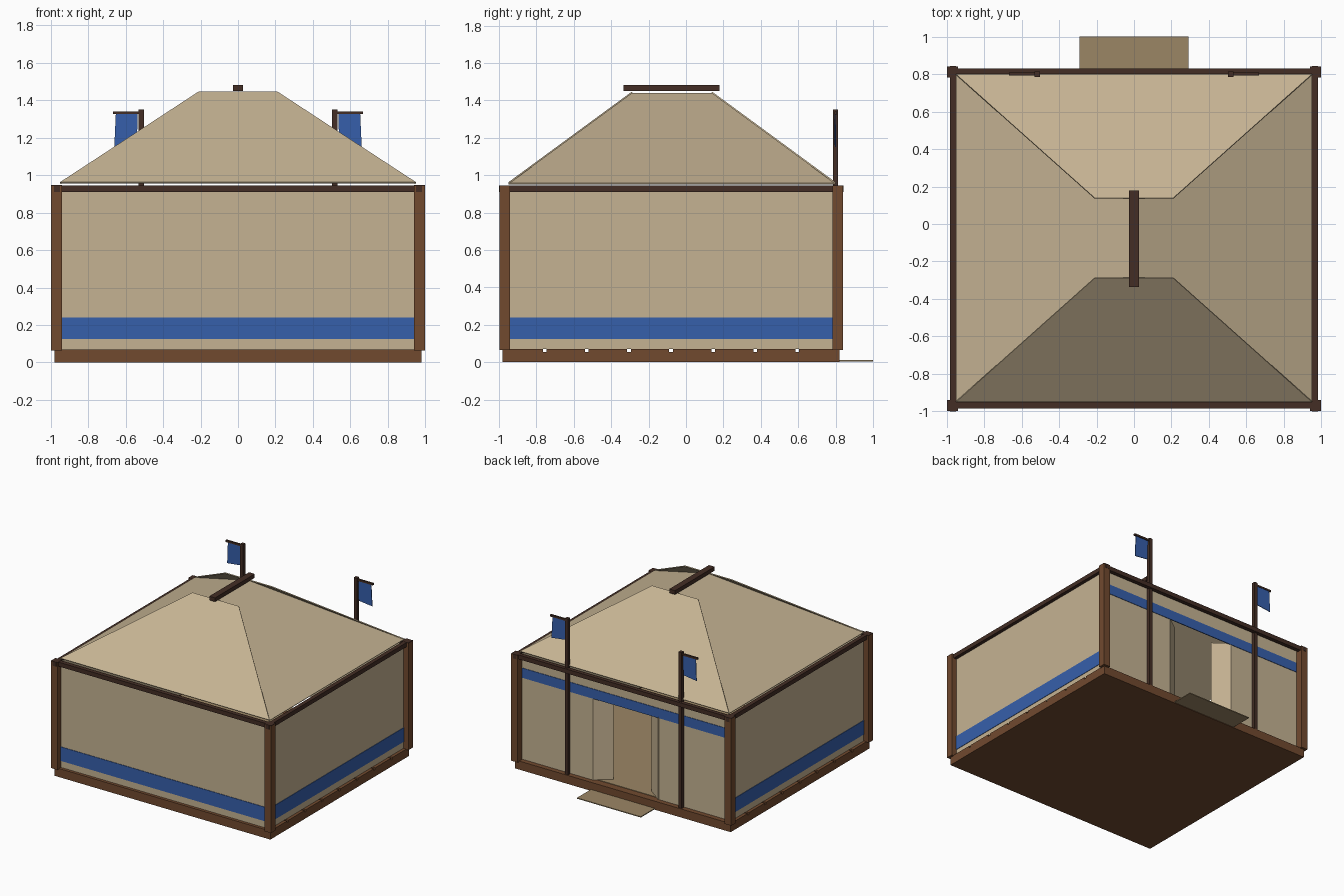
import bpy
from mathutils import Vector

old = bpy.data.objects.get("Cube")
if old:
    bpy.data.objects.remove(old, do_unlink=True)


def material(name, r, g, b):
    m = bpy.data.materials.new(name)
    m.use_nodes = True
    m.diffuse_color = (r, g, b, 1)
    m.node_tree.nodes["Principled BSDF"].inputs["Base Color"].default_value = (r, g, b, 1)
    return m


CANVAS = material("canvas", 0.56, 0.45, 0.29)
BLUE = material("blue_cloth", 0.037, 0.115, 0.41)
WOOD = material("brown_wood", 0.165, 0.068, 0.028)
DARK = material("dark_wood", 0.057, 0.027, 0.018)
MAT = material("woven_mat", 0.33, 0.24, 0.13)


def mesh(name, verts, faces, mat):
    me = bpy.data.meshes.new(name)
    me.from_pydata(verts, [], faces)
    me.materials.append(mat)
    ob = bpy.data.objects.new(name, me)
    bpy.context.collection.objects.link(ob)
    return ob


def box(name, xs, ys, zs, mat):
    """Axis-aligned box from its x, y and z limits."""
    v = [(x, y, z) for x in xs for y in ys for z in zs]
    f = [(0, 1, 3, 2), (4, 6, 7, 5), (0, 4, 5, 1), (2, 3, 7, 6), (0, 2, 6, 4), (1, 5, 7, 3)]
    return mesh(name, v, f, mat)


def sheet(name, corners, mat, thick=0.008):
    """Cloth panel from four corners, thickened to its back."""
    ob = mesh(name, corners, [(0, 1, 2, 3)], mat)
    mod = ob.modifiers.new("thickness", "SOLIDIFY")
    mod.thickness = thick
    return ob


def span(s, a, b):
    """Mirror an interval to side s."""
    return sorted((s * a, s * b))


FRONT, BACK = -0.95, 0.78
FLOOR, TOP = 0.07, 0.945
BEAM = (0.91, TOP)

# Platform with grooved planks and an inner floor mat
box("base", (-0.98, 0.98), (-0.98, 0.82), (0, 0.055), WOOD)
plank = 1.8 / 8
for i in range(8):
    y = -0.98 + i * plank
    lo = y + (0.01 if i else 0)
    hi = y + plank - (0.01 if i < 7 else 0)
    box(f"floor_plank_{i + 1}", (-0.98, 0.98), (lo, hi), (0.055, FLOOR), WOOD)
box("floor_mat", (-0.93, 0.93), (-0.93, 0.76), (FLOOR, FLOOR + 0.004), MAT)
box("door_mat", (-0.29, 0.29), (0.8, 1.0), (0.004, 0.011), MAT)

# Front wall and upper beams
box("front_wall", (-0.95, 0.95), (FRONT - 0.005, FRONT + 0.005), (FLOOR, 0.93), CANVAS)
box("front_band", (-0.945, 0.945), (FRONT - 0.009, FRONT - 0.004), (0.125, 0.24), BLUE)
box("front_beam", (-0.95, 0.95), (-0.985, -0.95), BEAM, DARK)
box("back_beam", (-0.95, 0.95), (0.798, 0.83), BEAM, DARK)

# Back wall around the doorway
box("back_wall_over_door", (-0.3, 0.3), (BACK - 0.01, BACK), (0.745, 0.93), CANVAS)
box("back_band", (-0.945, 0.945), (BACK - 0.002, BACK + 0.004), (0.74, 0.82), BLUE)

# Parts mirrored left and right
for s, side in ((1, "left"), (-1, "right")):
    box(f"{side}_wall", span(s, 0.945, 0.955), (-0.95, 0.79), (FLOOR, 0.93), CANVAS)
    box(f"{side}_band", span(s, 0.954, 0.959), (-0.945, 0.785), (0.125, 0.24), BLUE)
    box(f"{side}_beam", span(s, 0.95, 0.983), (-1.0, 0.842), BEAM, DARK)
    box(f"{side}_back_wall", span(s, 0.3, 0.95), (BACK - 0.01, BACK), (FLOOR, 0.93), CANVAS)

    # Corner posts with dark caps
    for where, ys in (("front", (-0.998, -0.94)), ("back", (0.782, 0.84))):
        box(f"{side}_{where}_post", span(s, 0.94, 0.999), ys, (0.065, TOP - 0.004), WOOD)
        box(f"{side}_{where}_post_cap", span(s, 0.94, 0.999), ys, (TOP - 0.004, TOP + 0.001), DARK)

    # Door flap swung inwards
    a, b = Vector((s * 0.3, BACK, 0)), Vector((s * 0.175, BACK - 0.09, 0))
    low, high = Vector((0, 0, FLOOR)), Vector((0, 0, 0.75))
    sheet(f"{side}_door_flap", [a + low, b + low, b + high, a + high], CANVAS, 0.006)

    # Flag pole, crossbar and flag
    box(f"{side}_flag_pole", span(s, 0.502, 0.53), (0.785, 0.813), (0.055, 1.35), DARK)
    box(f"{side}_flag_crossbar", span(s, 0.505, 0.668), (0.793, 0.808), (1.325, 1.34), DARK)
    sheet(f"{side}_flag", [(s * 0.535, 0.8, 1.328), (s * 0.652, 0.8, 1.328),
                           (s * 0.66, 0.802, 1.15), (s * 0.54, 0.8, 1.165)], BLUE, 0.005)

    # Side roof panel rising to the centre ridge
    panel = [(s * 0.95, -0.95, 0.958), (s * 0.95, 0.8, 0.958),
             (0, 0.14, 1.44), (0, -0.29, 1.44)]
    sheet(f"{side}_roof_panel", panel if s > 0 else panel[::-1], CANVAS)

# Front and back roof panels, wider than the ridge at the top
for name, y0, y1 in (("front", -0.95, -0.29), ("back", 0.8, 0.14)):
    panel = [(-0.95, y0, 0.962), (0.95, y0, 0.962), (0.21, y1, 1.446), (-0.21, y1, 1.446)]
    sheet(f"{name}_roof_panel", panel if y0 < 0 else panel[::-1], CANVAS)

# Ridge pole
box("ridge_pole", (-0.026, 0.026), (-0.335, 0.18), (1.45, 1.482), DARK)
